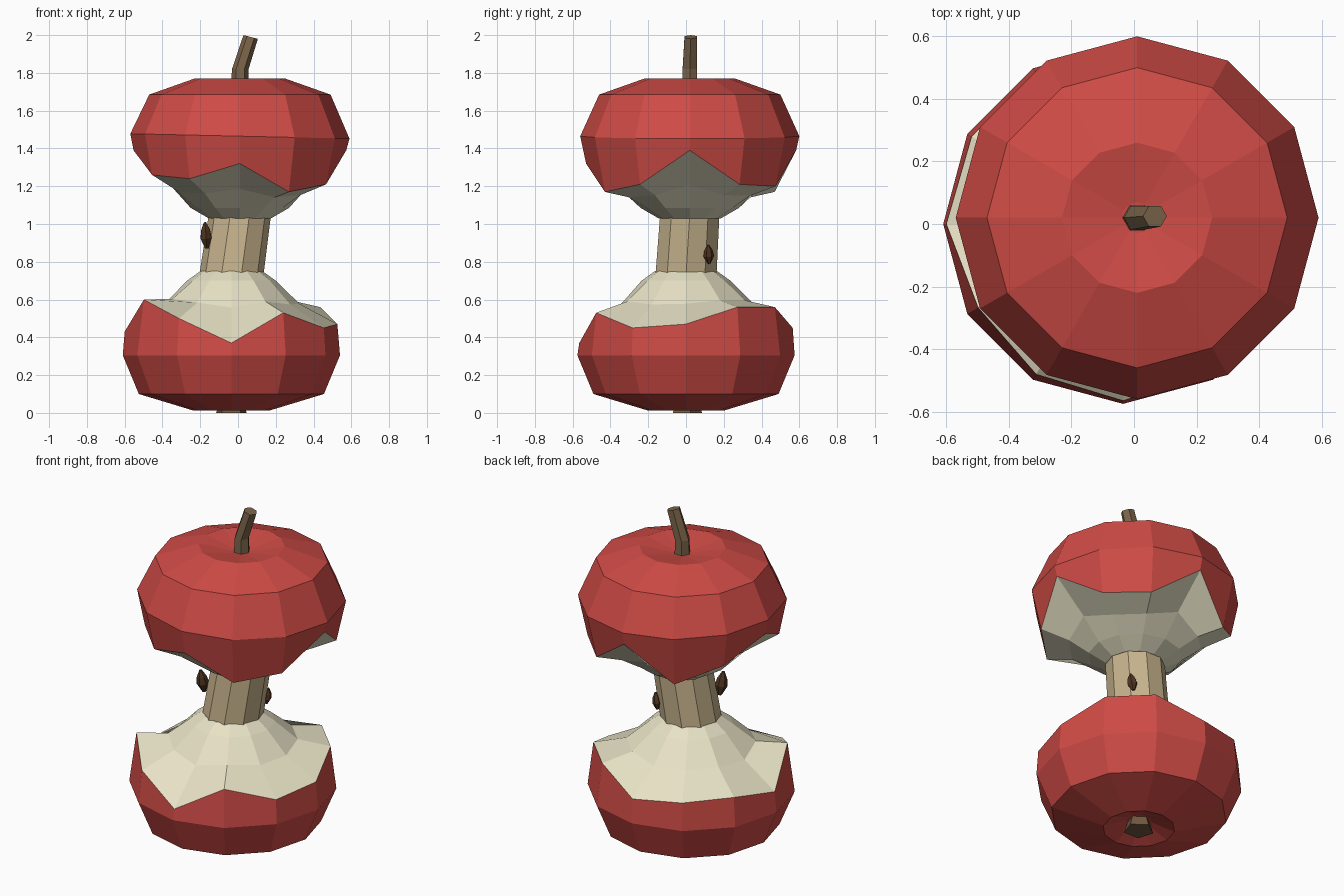
import bpy, bmesh, math
from mathutils import Vector

if "Cube" in bpy.data.objects:
    bpy.data.objects.remove(bpy.data.objects["Cube"])

N = 12


def material(name, rgb):
    m = bpy.data.materials.new(name)
    m.diffuse_color = (*rgb, 1)
    m.use_nodes = True
    m.node_tree.nodes["Principled BSDF"].inputs["Base Color"].default_value = m.diffuse_color
    return m


RED = material("red_skin", (0.62, 0.07, 0.06))
CREAM = material("flesh", (0.80, 0.76, 0.56))
TAN = material("core_tan", (0.58, 0.46, 0.27))
BROWN = material("stem_brown", (0.17, 0.10, 0.05))
DARK = material("seed_brown", (0.08, 0.035, 0.015))


def ring(center, r, z, n=N, phase=0.0):
    """r and z may be numbers or per-vertex lists."""
    pts = []
    for i in range(n):
        a = 2 * math.pi * i / n + phase
        rr = r[i] if isinstance(r, list) else r
        zz = z[i] if isinstance(z, list) else z
        pts.append(Vector((center[0] + rr * math.cos(a), center[1] + rr * math.sin(a), zz)))
    return pts


def loft(name, rings, mat, cap_first=False, cap_last=False):
    bm = bmesh.new()
    rows = [[bm.verts.new(p) for p in r] for r in rings]
    n = len(rows[0])
    for a, b in zip(rows, rows[1:]):
        for i in range(n):
            j = (i + 1) % n
            bm.faces.new((a[i], a[j], b[j], b[i]))
    if cap_first:
        bm.faces.new(rows[0][::-1])
    if cap_last:
        bm.faces.new(rows[-1])
    me = bpy.data.meshes.new(name)
    bm.to_mesh(me)
    bm.free()
    me.materials.append(mat)
    ob = bpy.data.objects.new(name, me)
    bpy.context.collection.objects.link(ob)
    return ob


TOP, BOT = (0.01, 0.02), (-0.035, 0.0)

# bitten edge heights, every 30 degrees counter-clockwise from +x
top_edge = [1.39, 1.21, 1.20, 1.39, 1.17, 1.27, 1.39, 1.26, 1.24, 1.32, 1.17, 1.21]
bot_edge = [0.47, 0.56, 0.56, 0.45, 0.47, 0.48, 0.43, 0.60, 0.50, 0.37, 0.53, 0.45]
top_r = [0.525 + 0.2 * (z - 1.2) for z in top_edge]
bot_r = [0.565 - 0.2 * max(0, z - 0.45) for z in bot_edge]

# upper skin with dimple
tilt = [1.465 - 0.013 * math.cos(math.tau * i / N) for i in range(N)]
loft("upper_skin", [
    ring(TOP, top_r, top_edge), ring(TOP, 0.58, tilt), ring(TOP, 0.48, 1.685),
    ring(TOP, 0.24, 1.77), ring(TOP, 0.05, 1.735)], RED, cap_last=True)

# upper flesh, narrowing down to the core
loft("upper_flesh", [
    ring(TOP, 0.165, 1.03), ring(TOP, 0.26, 1.085),
    ring(TOP, 0.37, [1.15 + 0.3 * (z - 1.2) for z in top_edge]),
    ring(TOP, top_r, top_edge)], CREAM, cap_first=True)

# lower skin with hollow underside
loft("lower_skin", [
    ring(BOT, 0.07, 0.06), ring(BOT, 0.20, 0.012), ring(BOT, 0.49, 0.10),
    ring(BOT, 0.575, 0.305), ring(BOT, bot_r, bot_edge)], RED, cap_first=True)

# lower flesh, rising to the core
loft("lower_flesh", [
    ring(BOT, bot_r, bot_edge),
    ring(BOT, 0.36, [0.58 + 0.2 * (z - 0.48) for z in bot_edge]),
    ring(BOT, 0.235, 0.70), ring(BOT, 0.165, 0.75)], CREAM, cap_last=True)

# leaning core
loft("core", [ring(BOT, 0.17, 0.73, 10), ring(TOP, 0.165, 1.05, 10)], TAN, True, True)

# bent stem
stem = loft("stem", [
    ring((0.01, 0.02), 0.048, 1.70, 6), ring((0.012, 0.02), 0.044, 1.82, 6),
    ring((0.067, 0.025), 0.038, [1.98, 1.985, 1.995, 2.0, 1.995, 1.985], 6)], BROWN, True, True)
stem.data.materials[0] = material("stem_wood", (0.20, 0.13, 0.07))

# dried blossom end underneath
loft("blossom_end", [ring(BOT, 0.085, 0.0, 5, 0.3), ring(BOT, 0.06, 0.08, 5, 0.3)], BROWN, True, True)

# seeds sitting in the core wall
for name, loc, rot, sx in (("seed_left", (-0.17, -0.10, 0.94), (0.1, -0.15, 0.6), 0.035),
                           ("seed_right", (0.115, 0.12, 0.84), (0.15, 0.1, 0.7), 0.025)):
    s = loft(name, [ring((0, 0), 0.3, -1, 6), ring((0, 0), 1, -0.2, 6),
                    ring((0, 0), 0.8, 0.4, 6), ring((0, 0), 0.2, 1, 6)], DARK, True, True)
    s.scale = (sx, 0.03, 0.07 if sx > 0.03 else 0.05)
    s.rotation_euler = rot
    s.location = loc
